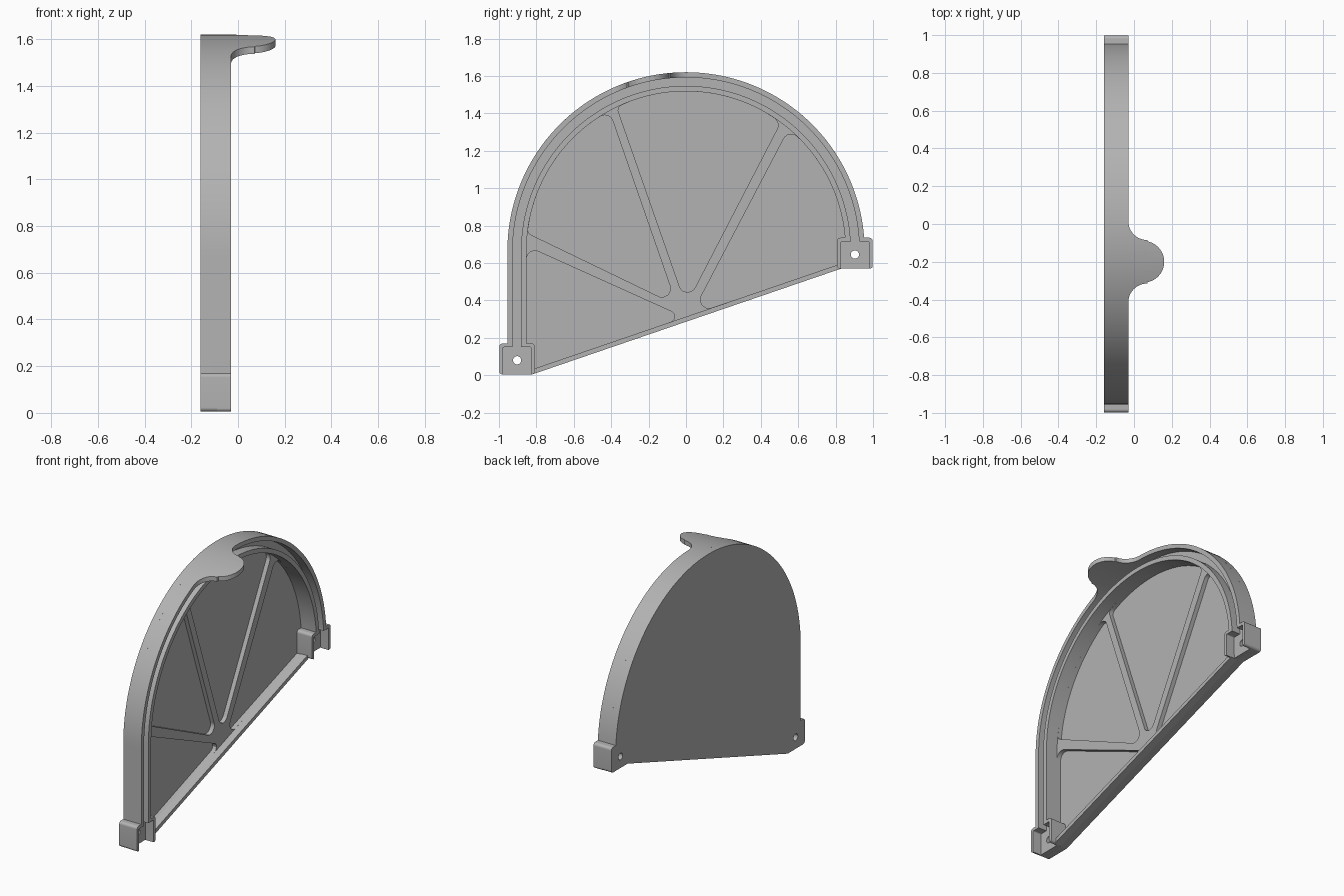
import bpy, bmesh, math
from mathutils import Vector

cube = bpy.data.objects.get("Cube")
if cube:
    bpy.data.objects.remove(cube, do_unlink=True)

GREY = (0.45, 0.45, 0.45, 1)
mat = bpy.data.materials.new("plain_grey")
mat.use_nodes = True
mat.diffuse_color = GREY
mat.node_tree.nodes["Principled BSDF"].inputs["Base Color"].default_value = GREY

BACK, FLOOR, RIB, GROOVE, LIP, RIM = -0.16, -0.14, -0.112, -0.09, -0.065, -0.03
CZ = 0.665                                  # height of the arc centre
R_OUT, R_OUT_IN, R_IN_OUT, R_IN = 0.955, 0.927, 0.882, 0.853


def prism(name, pts, lo, hi, axis="x"):
    """Extrude a closed outline: (y, z) along x, or (x, y) along z."""
    bm = bmesh.new()
    place = (lambda p: (lo, p[0], p[1])) if axis == "x" else (lambda p: (p[0], p[1], lo))
    face = bm.faces.new([bm.verts.new(place(p)) for p in pts])
    res = bmesh.ops.extrude_face_region(bm, geom=[face])
    move = Vector((hi - lo, 0, 0)) if axis == "x" else Vector((0, 0, hi - lo))
    bmesh.ops.translate(bm, verts=[v for v in res["geom"] if isinstance(v, bmesh.types.BMVert)], vec=move)
    bmesh.ops.recalc_face_normals(bm, faces=bm.faces)
    mesh = bpy.data.meshes.new(name)
    bm.to_mesh(mesh)
    bm.free()
    mesh.materials.append(mat)
    ob = bpy.data.objects.new(name, mesh)
    bpy.context.collection.objects.link(ob)
    return ob


def combine(ob, tool, operation="DIFFERENCE"):
    """Apply a boolean and discard the tool."""
    mod = ob.modifiers.new("cut", "BOOLEAN")
    mod.operation, mod.solver, mod.object = operation, "EXACT", tool
    bpy.context.view_layer.objects.active = ob
    bpy.ops.object.modifier_apply(modifier=mod.name)
    bpy.data.objects.remove(tool, do_unlink=True)


def arc(r, a0, a1, n, cy=0.0, cz=CZ):
    angles = [math.radians(a0 + (a1 - a0) * i / n) for i in range(n + 1)]
    return [(cy + r * math.cos(a), cz + r * math.sin(a)) for a in angles]


def fillet(corners):
    """Round the corners given as (point, radius)."""
    out = []
    for i, (p, r) in enumerate(corners):
        if not r:
            out.append(p)
            continue
        p = Vector(p)
        u = (Vector(corners[i - 1][0]) - p).normalized()
        v = (Vector(corners[(i + 1) % len(corners)][0]) - p).normalized()
        half = u.angle(v) / 2
        t = r / math.tan(half)
        c = p + (u + v).normalized() * r / math.sin(half)
        d0, d1 = p + u * t - c, p + v * t - c
        out += [tuple(c + d0.lerp(d1, k / 8).normalized() * r) for k in range(9)]
    return out


def rim_path(r):
    """Straight left side, then the arc over to the right block."""
    return [(-r, 0.16)] + arc(r, 180, 4, 80)


def band(outer, inner):
    return rim_path(outer) + rim_path(inner)[::-1]


# Back plate with pockets that leave the ribs standing
plate = prism("back_plate", [(-R_OUT, 0.005)] + arc(R_OUT, 180, 0, 80)
              + [(R_OUT, 0.57), (0.83, 0.57), (-0.82, 0.005)], BACK, RIB)
ROUND = 0.045
pockets = [
    [((-0.01, 0.31), 0.03), ((-0.815, 0.03), 0), ((-R_IN, 0.03), 0), ((-R_IN, 0.69), ROUND)],
    [((-0.05, 0.375), ROUND), ((-0.848, 0.76), 0.03)]
    + [(p, 0) for p in arc(R_IN, 168, 124, 20)] + [((-0.41, 1.413), ROUND)],
    [((0, 0.375), ROUND), ((-0.37, 1.433), 0.03)]
    + [(p, 0) for p in arc(R_IN, 110, 60, 22)] + [((0.506, 1.352), ROUND)],
    [((0.03, 0.325), ROUND), ((0.55, 1.317), ROUND)]
    + [(p, 0) for p in arc(R_IN, 43, 0, 20)] + [((R_IN, 0.6), 0)],
]
for outline in pockets:
    combine(plate, prism("pocket_cutter", fillet(outline), FLOOR, 0))

# Double rim with a groove between the two walls
parts = [plate,
         prism("groove_floor", band(R_OUT, R_IN), RIB, GROOVE),
         prism("outer_rim", band(R_OUT, R_OUT_IN), GROOVE, RIM),
         prism("inner_rim", band(R_IN_OUT, R_IN), GROOVE, RIM)]

# Sloping lip along the lower edge
parts.append(prism("lower_lip", [(-0.82, 0.005), (0.83, 0.57), (0.83, 0.597), (-0.82, 0.032)], RIB, LIP))

# Corner blocks: a drilled floor with two hooked walls, open below and at the groove
W, H, T = 0.19, 0.165, 0.02
for side, y0, z0, inward in (("front", -0.998, 0.005, 1), ("rear", 0.998, 0.57, -1)):
    def at(*pts):
        return [(y0 + inward * y, z0 + z) for y, z in pts]
    shape = at((0, 0), (W, 0), (W, H), (0, H))
    floor = prism(side + "_block_floor", fillet([(p, 0.018) for p in shape]), BACK, GROOVE)
    hole = arc(0.022, 0, 345, 23, y0 + inward * 0.095, z0 + 0.075)
    for ob in (floor, plate):
        combine(ob, prism("hole_cutter", hole, -0.3, 0.1))
    gap0, gap1 = 0.998 - R_OUT_IN, 0.998 - R_IN_OUT
    walls = {"outer": at((0, 0), (0, H), (gap0, H), (gap0, H - T), (T, H - T), (T, 0)),
             "inner": at((W, 0), (W, H), (gap1, H), (gap1, H - T), (W - T, H - T), (W - T, 0))}
    parts.append(floor)
    for label, pts in walls.items():
        radii = (0.015, 0.018, 0, 0, 0.006, 0)
        parts.append(prism(f"{side}_block_{label}_wall", fillet(list(zip(pts, radii))), GROOVE, RIM))

# Finger tab: the outer rim carried sideways and trimmed to a flared round outline
half = arc(0.1, 180, 270, 12, 0.07, 0.215) + arc(0.11, 78, 0, 14, 0.05, 0)
outline = [(x, d - 0.2) for x, d in half] + [(x, -d - 0.2) for x, d in half[-2::-1]]
tab = prism("finger_tab", band(R_OUT, R_OUT_IN), RIM, 0.2)
combine(tab, prism("tab_cutter", outline, 1.3, 1.8, "z"), "INTERSECT")
parts.append(tab)

# Smooth the curved faces, keep the edges crisp
bpy.ops.object.select_all(action="DESELECT")
for ob in parts:
    ob.select_set(True)
bpy.context.view_layer.objects.active = plate
bpy.ops.object.shade_smooth_by_angle(angle=math.radians(30))
